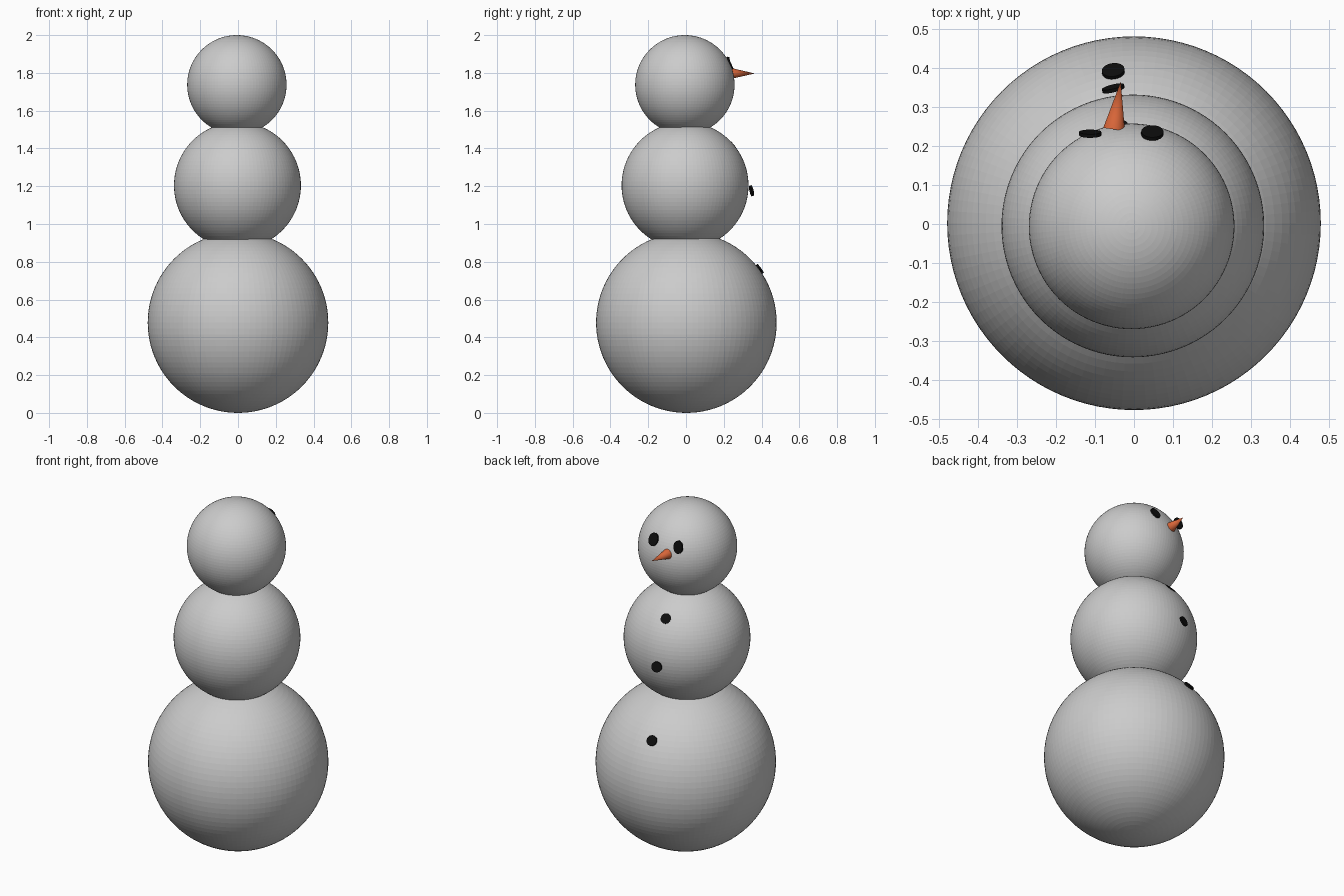
import bpy
from mathutils import Vector

cube = bpy.data.objects.get("Cube")
if cube:
    bpy.data.objects.remove(cube, do_unlink=True)


def material(name, rgb):
    mat = bpy.data.materials.new(name)
    mat.use_nodes = True
    color = (*rgb, 1.0)
    mat.diffuse_color = color
    mat.node_tree.nodes["Principled BSDF"].inputs["Base Color"].default_value = color
    return mat


snow = material("snow grey", (0.6, 0.6, 0.6))
coal = material("coal black", (0.004, 0.004, 0.004))
carrot = material("carrot orange", (0.68, 0.13, 0.04))


def finish(name, mat):
    obj = bpy.context.object
    obj.name = name
    obj.data.materials.append(mat)
    return obj


def aim(normal):
    """Rotation taking local z to the normal while local y stays upright."""
    return Vector(normal).to_track_quat('Z', 'Y').to_euler()


def snowball(name, radius, center):
    bpy.ops.mesh.primitive_uv_sphere_add(segments=96, ring_count=48,
                                         radius=radius, location=center)
    finish(name, snow)


def coal_disc(name, center, normal, width, height):
    bpy.ops.mesh.primitive_cylinder_add(vertices=24, radius=0.5, depth=1,
                                        location=center, rotation=aim(normal))
    disc = finish(name, coal)
    disc.scale = (width, height, 0.009)


# Stacked snowballs
snowball("bottom_ball", 0.478, (0, 0.002, 0.478))
snowball("middle_ball", 0.336, (-0.003, -0.005, 1.204))
snowball("head_ball", 0.263, (-0.006, -0.006, 1.737))

# Eyes, slightly taller than wide
coal_disc("left_eye", (0.047, 0.233, 1.852), (0, 0.9, 0.43), 0.057, 0.072)
coal_disc("right_eye", (-0.112, 0.231, 1.848), (0, 0.98, 0.17), 0.057, 0.072)

# Buttons down the body
coal_disc("upper_button", (-0.043, 0.246, 1.417), (-0.12, 0.75, 0.64), 0.058, 0.058)
coal_disc("middle_button", (-0.053, 0.347, 1.176), (-0.23, 0.95, 0.2), 0.058, 0.058)
coal_disc("lower_button", (-0.053, 0.391, 0.762), (-0.11, 0.81, 0.59), 0.058, 0.058)

# Carrot nose
base, tip = Vector((-0.051, 0.242, 1.797)), Vector((-0.034, 0.364, 1.797))
bpy.ops.mesh.primitive_cone_add(vertices=32, radius1=0.028, radius2=0,
                                depth=(tip - base).length,
                                location=(base + tip) / 2, rotation=aim(tip - base))
nose = finish("carrot_nose", carrot)
bpy.ops.object.shade_smooth_by_angle()
